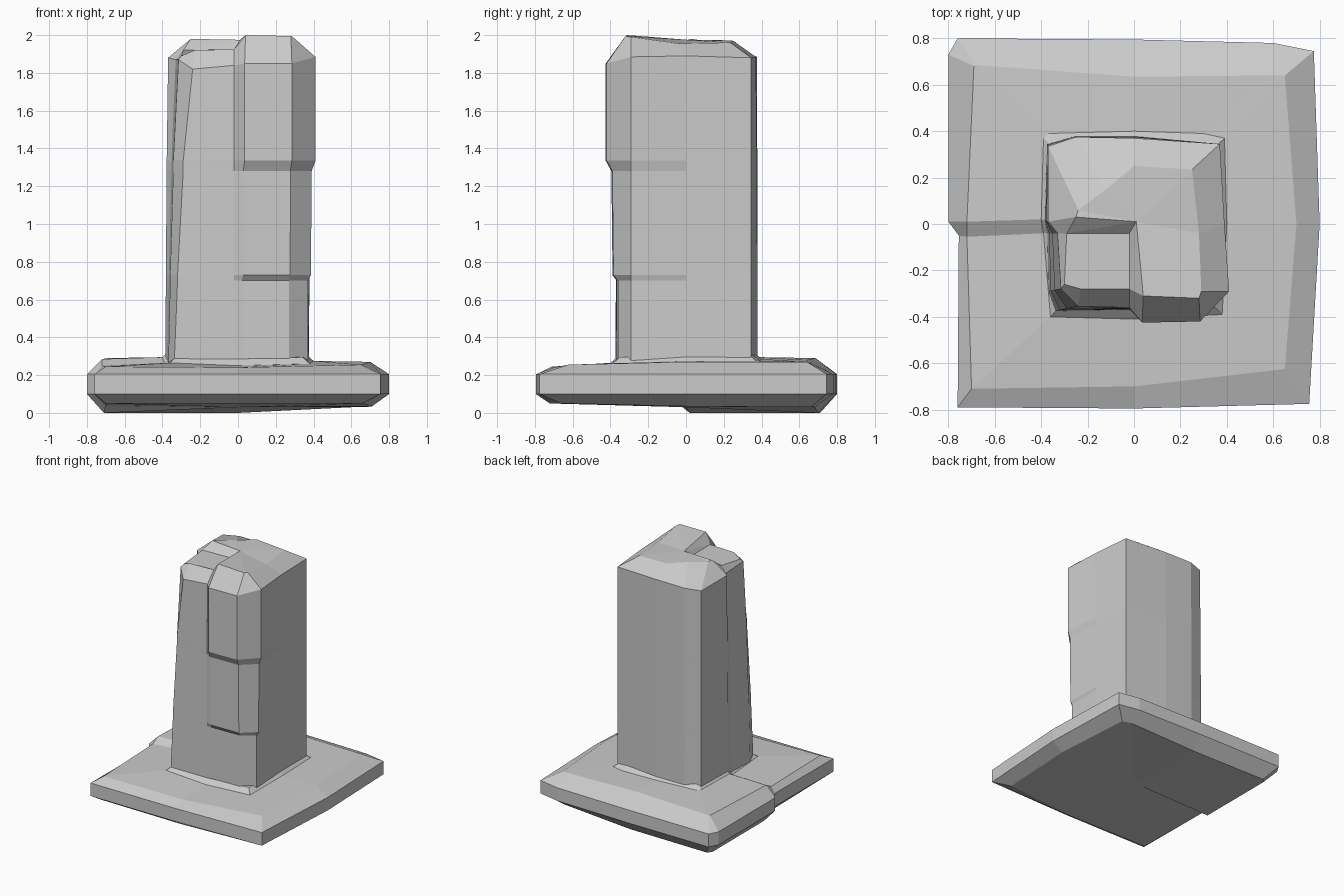
import bpy


def make_object(name, verts, faces):
    mesh = bpy.data.meshes.new(name)
    mesh.from_pydata(verts, [], faces)
    mesh.validate()
    mesh.update()
    obj = bpy.data.objects.new(name, mesh)
    bpy.context.collection.objects.link(obj)
    return obj


def loft(rings):
    """Stack equal-sized rings (bottom to top, counter-clockwise) into walls."""
    n = len(rings[0])
    verts = [p for ring in rings for p in ring]
    faces = []
    for k in range(len(rings) - 1):
        for i in range(n):
            j = (i + 1) % n
            faces.append((k * n + i, k * n + j, (k + 1) * n + j, (k + 1) * n + i))
    return verts, faces


def fan(verts, faces, start, n, centre, flip=False):
    c = len(verts)
    verts.append(centre)
    for i in range(n):
        a, b = start + i, start + (i + 1) % n
        faces.append((b, a, c) if flip else (a, b, c))


# Plinth: worn square slab, rings start at the front-left corner
outline = [(-.76, -.79), (0, -.795), (.755, -.775), (.80, 0), (.775, .745), (.60, .78),
           (0, .795), (-.76, .80), (-.80, .73), (-.80, .01), (-.755, -.05)]
under = [(-.70, -.71, .05), (0, -.72, .05), (.66, -.66, .05), (.71, 0, .035),
         (.67, .66, .03), (.60, .68, .03), (0, .70, 0), (-.68, .71, 0),
         (-.71, .68, 0), (-.71, .02, 0), (-.70, -.03, .04)]
rim = [(-.70, -.71, .245), (0, -.70, .24), (.65, -.625, .255), (.70, 0, .27),
       (.65, .64, .27), (.60, .64, .27), (0, .635, .28), (-.68, .685, .29),
       (-.69, .68, .29), (-.72, .01, .285), (-.72, -.055, .25)]
foot = [(-.36, -.40, .265), (0, -.41, .25), (.38, -.39, .26), (.40, 0, .275),
        (.39, .37, .275), (.30, .39, .275), (0, .40, .285), (-.37, .39, .295),
        (-.39, .37, .295), (-.40, .02, .295), (-.39, -.04, .265)]
collar = [(x * .9, y * .9, z + .035) for x, y, z in foot]
lower = [(x, y, .10) for x, y in outline]
upper = [(x, y, .205) for x, y in outline]
verts, faces = loft([under, lower, upper, rim, foot, collar])
fan(verts, faces, 0, 11, (0, 0, .03), flip=True)
fan(verts, faces, 55, 11, (0, 0, .30))
make_object("plinth", verts, faces)

# Pillar: blend between a foot outline and a shoulder outline
low = [(-.34, -.375), (-.02, -.37), (.02, -.365), (.27, -.36), (.37, -.29), (.375, 0),
       (.37, .345), (0, .38), (-.25, .38), (-.375, .345), (-.385, .01), (-.375, -.04),
       (-.37, -.29)]
high = [(-.24, -.355), (-.02, -.36), (.035, -.425), (.285, -.42), (.41, -.29), (.39, 0),
        (.37, .345), (0, .37), (-.25, .375), (-.37, .335), (-.37, .01), (-.33, -.04),
        (-.315, -.28)]
shoulder_z = [1.82, 1.84, 1.85, 1.85, 1.885, 1.89, 1.88, 1.885, 1.885, 1.88, 1.88, 1.87, 1.87]
stepped = (2, 3, 4)  # front-right quarter juts out in two steps
rings = []
for z, t, step in [(.20, 0, 0), (.70, .2, 0), (.73, .2, .4), (1.28, .5, .5),
                   (1.335, .5, 1), (None, 1, 1)]:
    ring = []
    for i, ((x0, y0), (x1, y1)) in enumerate(zip(low, high)):
        f = step if i in stepped else t
        h = shoulder_z[i] if z is None else z
        ring.append((x0 + (x1 - x0) * f, y0 + (y1 - y0) * f, h))
    rings.append(ring)

# Broken crown: high front-right and rear, sunken front-left quarter
rings.append([(-.23, -.28, 1.92), (-.02, -.28, 1.925), (.04, -.31, 2.0), (.28, -.32, 1.995),
              (.29, -.29, 1.99), (.28, -.04, 1.955), (.25, .235, 1.96), (0, .25, 1.97),
              (-.12, .15, 1.975), (-.24, .06, 1.975), (-.25, .03, 1.98), (-.29, -.04, 1.92),
              (-.30, -.26, 1.89)])
verts, faces = loft(rings)
s, n = 13 * (len(rings) - 1), 13
inner, centre = len(verts), len(verts) + 1
verts += [(-.02, -.04, 1.925), (.01, .01, 1.975)]
faces.append((s + 11, s + 12, s, s + 1, inner))
faces += [(s + 11, inner, centre), (inner, s + 1, centre)]
faces += [(s + i, s + i + 1, centre) for i in range(1, 11)]
faces.append(tuple(range(n - 1, -1, -1)))
make_object("pillar", verts, faces)
